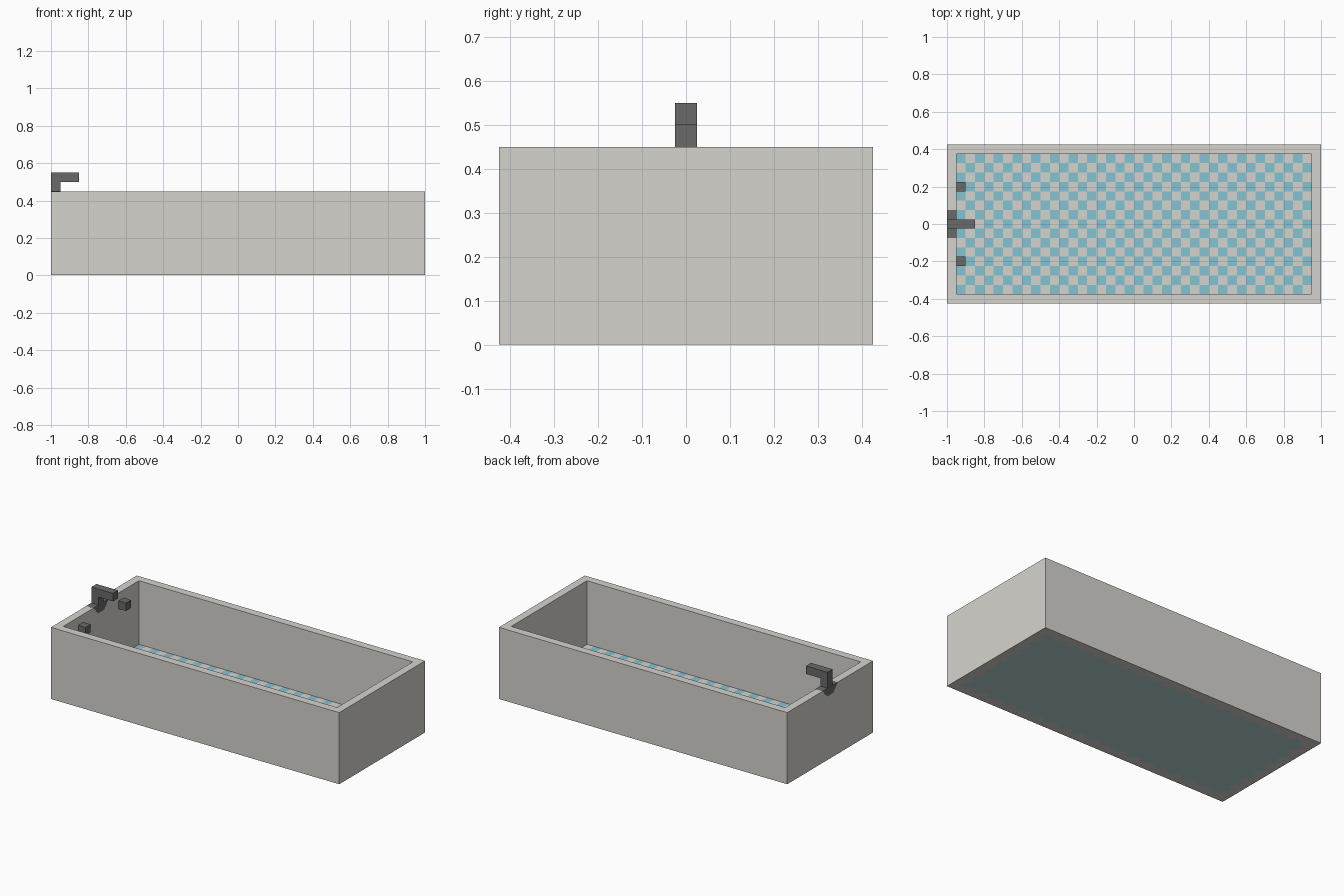
import bpy, bmesh
from mathutils import Matrix

cube = bpy.data.objects.get("Cube")
if cube:
    bpy.data.objects.remove(cube, do_unlink=True)


def material(name, rgb):
    """Flat material from 0-255 sRGB values."""
    lin = [((c / 255 + 0.055) / 1.055) ** 2.4 for c in rgb] + [1.0]
    m = bpy.data.materials.new(name)
    m.use_nodes = True
    m.diffuse_color = lin
    m.node_tree.nodes["Principled BSDF"].inputs["Base Color"].default_value = lin
    return m


stone = material("pale stone", (214, 212, 206))
teal = material("teal tile", (133, 196, 212))
base_teal = material("muted teal", (178, 213, 210))
iron = material("dark iron", (106, 106, 106))


def finish(bm, name, mats):
    me = bpy.data.meshes.new(name)
    bm.to_mesh(me)
    bm.free()
    for m in mats:
        me.materials.append(m)
    ob = bpy.data.objects.new(name, me)
    bpy.context.collection.objects.link(ob)
    return ob


def box_mesh(lo, hi):
    bm = bmesh.new()
    size = [b - a for a, b in zip(lo, hi)]
    mid = [(a + b) / 2 for a, b in zip(lo, hi)]
    bmesh.ops.create_cube(bm, size=1, matrix=Matrix.Translation(mid) @ Matrix.Diagonal((*size, 1)))
    return bm


def tile_sheet(name, z, cols, rows, mats, rule, flip=False):
    """Sheet of equal tiles; rule(column, row) picks the material slot."""
    bm = bmesh.new()
    bmesh.ops.create_grid(bm, x_segments=cols, y_segments=rows, size=1,
                          matrix=Matrix.Translation((0, 0, z)) @ Matrix.Diagonal((HX, HY, 1, 1)))
    for f in bm.faces:
        c = f.calc_center_median()
        f.material_index = rule(int((c.x / HX + 1) / 2 * cols), int((c.y / HY + 1) / 2 * rows))
    if flip:
        bmesh.ops.reverse_faces(bm, faces=bm.faces[:])
    return finish(bm, name, mats)


COLS, ROWS = 38, 15
HX, HY = 0.95, 0.375

# Basin: a block with its top inset and sunk to form the walls
bm = box_mesh((-1, -0.425, 0.001), (1, 0.425, 0.45))
top = max(bm.faces, key=lambda f: f.calc_center_median().z)
bmesh.ops.inset_region(bm, faces=[top], thickness=0.05, use_even_offset=True)
well = bmesh.ops.extrude_discrete_faces(bm, faces=[top])["faces"][0]
bmesh.ops.translate(bm, verts=well.verts[:], vec=(0, 0, -0.4))
finish(bm, "basin", [stone])

# Checkered floor inside
tile_sheet("floor_tiles", 0.0515, COLS, ROWS, [stone, teal], lambda i, j: 1 - (i + j) % 2)


# Underside panel of half-size tiles with a shallow toothed rim
def toothed(i, j):
    rim = i in (0, 2 * COLS - 1) or j in (0, 2 * ROWS - 1)
    return 0 if rim and (i // 2 + j // 2) % 2 == 0 else 1


tile_sheet("underside_panel", 0.0, 2 * COLS, 2 * ROWS, [stone, base_teal], toothed, flip=True)

# Spout: upright block with an arm drawn out over the water
bm = box_mesh((-1, -0.025, 0.45), (-0.95, 0.025, 0.55))
bmesh.ops.bisect_plane(bm, geom=bm.verts[:] + bm.edges[:] + bm.faces[:],
                       plane_co=(0, 0, 0.5), plane_no=(0, 0, 1))
inner = next(f for f in bm.faces if f.normal.x > 0.9 and f.calc_center_median().z > 0.5)
arm = bmesh.ops.extrude_discrete_faces(bm, faces=[inner])["faces"][0]
bmesh.ops.translate(bm, verts=arm.verts[:], vec=(0.1, 0, 0))
finish(bm, "spout", [iron])

# Tapered mounting block let into the end wall, flush with the rim
bm = box_mesh((-1.0005, -0.075, 0.40), (-0.9495, 0.075, 0.4505))
for v in bm.verts:
    if v.co.z < 0.42:
        v.co.y *= 0.4
finish(bm, "spout_mount", [iron])

# Tap knobs on the end wall
for side, y in (("left", 0.2), ("right", -0.2)):
    finish(box_mesh((-0.95, y - 0.025, 0.35), (-0.9, y + 0.025, 0.4)), side + "_tap_knob", [iron])
